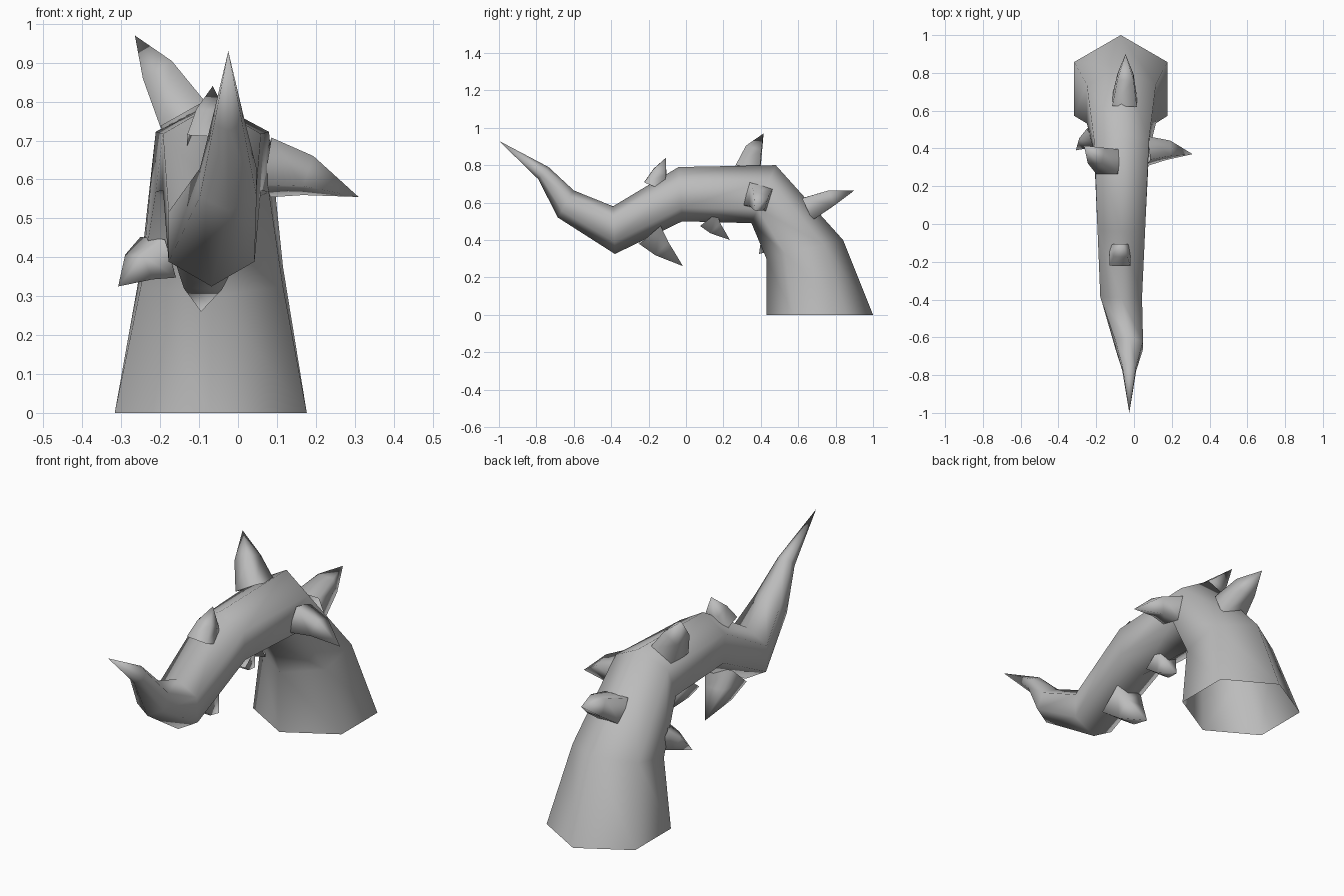
import bpy, bmesh, math
from mathutils import Vector

cube = bpy.data.objects.get("Cube")
if cube:
    bpy.data.objects.remove(cube, do_unlink=True)

GREY = (0.5, 0.5, 0.5, 1)
mat = bpy.data.materials.new("plain grey")
mat.use_nodes = True
mat.diffuse_color = GREY
mat.node_tree.nodes["Principled BSDF"].inputs["Base Color"].default_value = GREY


def loft(name, rings, tip):
    """Skin a list of point rings and close them at a tip; the root stays open."""
    bm = bmesh.new()
    loops = [[bm.verts.new(p) for p in ring] for ring in rings]
    end = bm.verts.new(tip)
    n = len(loops[0])
    for i in range(n):
        j = (i + 1) % n
        for a, b in zip(loops, loops[1:]):
            bm.faces.new((a[i], a[j], b[j], b[i]))
        bm.faces.new((loops[-1][i], loops[-1][j], end))
    bmesh.ops.recalc_face_normals(bm, faces=bm.faces)
    for f in bm.faces:
        f.smooth = True
    mesh = bpy.data.meshes.new(name)
    bm.to_mesh(mesh)
    bm.free()
    mesh.materials.append(mat)
    obj = bpy.data.objects.new(name, mesh)
    bpy.context.collection.objects.link(obj)
    return obj


# Vine: each hexagon is given by its x centre and its outer and inner (y, z) corners
def hexagon(x, outer, inner):
    o, i = Vector((x, *outer)), Vector((x, *inner))
    mid, arm = (o + i) / 2, (o - i) / 2
    side = Vector((arm.length, 0, 0))
    return [mid + arm * math.cos(k * math.pi / 3) + side * math.sin(k * math.pi / 3)
            for k in range(6)]


sections = [
    (-0.07, (1.0, 0.0), (0.43, 0.0)),
    (-0.067, (0.84, 0.40), (0.43, 0.30)),
    (-0.066, (0.48, 0.80), (0.35, 0.49)),
    (-0.067, (-0.04, 0.79), (-0.02, 0.50)),
    (-0.068, (-0.39, 0.58), (-0.38, 0.325)),
    (-0.025, (-0.60, 0.665), (-0.685, 0.52)),
    (-0.025, (-0.735, 0.79), (-0.79, 0.725)),
]
loft("vine", [hexagon(*s) for s in sections], (-0.025, -1.0, 0.93))


# Thorns: square root, square bend and a point
def thorn(name, root, bend, tip, size, side=(1, 0, 0)):
    root, bend, tip = Vector(root), Vector(bend), Vector(tip)

    def square(centre, axis, half):
        axis = axis.normalized()
        v = axis.cross(Vector(side)).normalized()
        u = v.cross(axis)
        return [centre + (u * a + v * b) * half
                for a, b in ((-1, -1), (1, -1), (1, 1), (-1, 1))]

    rings = [square(root, bend - root, size),
             square(bend, tip - root, size * 0.66)]
    loft(name, rings, tip)


thorn("upper_thorn", (-0.135, 0.33, 0.755), (-0.20, 0.362, 0.87),
      (-0.265, 0.415, 0.97), 0.066, (0, 1, 0))
thorn("left_thorn", (0.07, 0.385, 0.63), (0.18, 0.39, 0.61),
      (0.31, 0.37, 0.555), 0.064, (0, 0.96, -0.28))
thorn("back_thorn", (-0.05, 0.65, 0.565), (-0.045, 0.778, 0.625),
      (-0.045, 0.90, 0.665), 0.065)
thorn("front_thorn", (-0.075, -0.17, 0.69), (-0.07, -0.14, 0.765),
      (-0.065, -0.107, 0.84), 0.056)
thorn("under_thorn", (-0.085, -0.195, 0.43), (-0.09, -0.13, 0.355),
      (-0.095, -0.016, 0.26), 0.075)
thorn("small_under_thorn", (-0.07, 0.12, 0.51), (-0.07, 0.157, 0.463),
      (-0.07, 0.235, 0.40), 0.057)
thorn("right_thorn", (-0.205, 0.475, 0.40), (-0.255, 0.44, 0.375),
      (-0.308, 0.39, 0.325), 0.053, (0.7, -0.7, 0))
